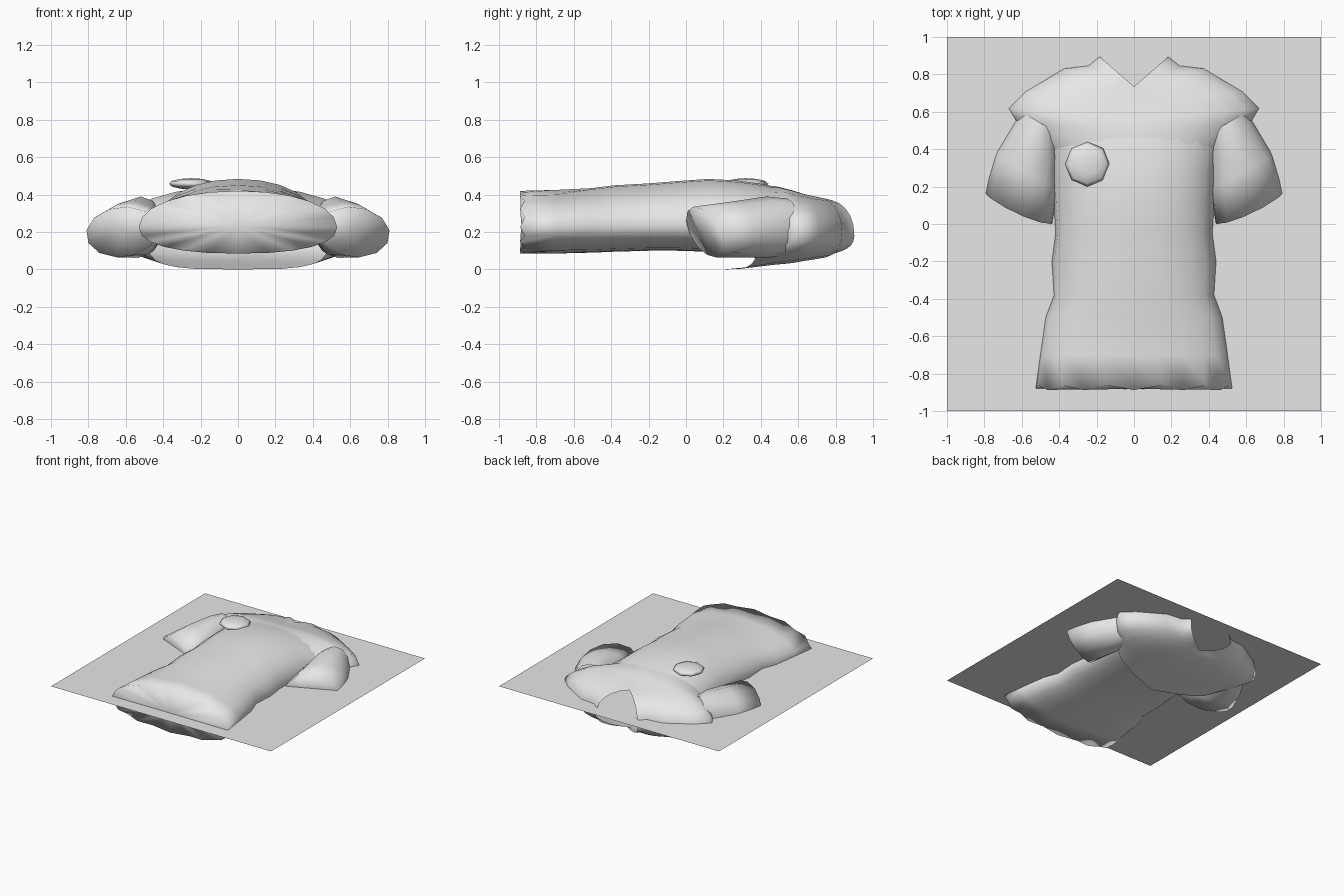
import bpy, bmesh, math
from mathutils import Vector

if "Cube" in bpy.data.objects:
    bpy.data.objects.remove(bpy.data.objects["Cube"])

grey = bpy.data.materials.new("light_grey")
grey.diffuse_color = (0.8, 0.8, 0.8, 1)
grey.use_nodes = True
grey.node_tree.nodes["Principled BSDF"].inputs["Base Color"].default_value = grey.diffuse_color


def finish(name, bm, smooth=True):
    bmesh.ops.recalc_face_normals(bm, faces=bm.faces)
    me = bpy.data.meshes.new(name)
    bm.to_mesh(me)
    bm.free()
    me.materials.append(grey)
    for p in me.polygons:
        p.use_smooth = smooth
    ob = bpy.data.objects.new(name, me)
    bpy.context.collection.objects.link(ob)
    return ob


def loft(name, rings, cap=None):
    """Skin closed rings of points; cap is an optional centre point closing the first ring."""
    bm = bmesh.new()
    vs = [[bm.verts.new(p) for p in r] for r in rings]
    n = len(vs[0])
    for a, b in zip(vs, vs[1:]):
        for i in range(n):
            j = (i + 1) % n
            bm.faces.new((a[i], a[j], b[j], b[i]))
    if cap:
        c = bm.verts.new(cap)
        for i in range(n):
            bm.faces.new((vs[0][i], vs[0][(i + 1) % n], c))
    return finish(name, bm)


def spow(v, e):
    return math.copysign(abs(v) ** e, v)


def section(y_side, y_front, y_back, hw, zc, top, bot, e_top=1, e_bot=1, n=24):
    """Garment cross-section whose edge sweeps from y_side to the centre values."""
    pts = []
    for i in range(n):
        t = 2 * math.pi * i / n
        c, s = math.cos(t), math.sin(t)
        e = e_top if s >= 0 else e_bot
        x = spow(c, e) if abs(c) > 1e-6 else 0
        z = zc + (top - zc if s >= 0 else zc - bot) * spow(s, e)
        y_mid = y_front if s >= 0 else y_back
        pts.append(Vector((hw * x, y_mid + (y_side - y_mid) * abs(x), z)))
    return pts


# Torso, with a closed wavy hem
torso = [(-.875, .53, .225, .42, .085), (-.70, .505, .225, .425, .085),
         (-.50, .475, .23, .435, .09), (-.38, .43, .23, .45, .095),
         (-.20, .44, .235, .46, .10), (-.05, .42, .235, .472, .10),
         (.12, .43, .235, .484, .095), (.28, .44, .235, .475, .09),
         (.42, .46, .235, .455, .09), (.55, .50, .23, .425, .10)]
rings = [section(y, y, y, hw, zc, t, b, .95, .85) for y, hw, zc, t, b in torso]
for i, p in enumerate(rings[0]):
    p.y += .012 if i % 2 else -.012
for i, p in enumerate(rings[1]):
    if i % 2:
        p.z = .23 + (p.z - .23) * .95
loft("shirt_torso", rings, (0, -.88, .235))

# Shoulder yoke with V neck and hanging back flap
yoke = [(.38, .32, .20, .48, .16, .445, .0, 1, .55),
        (.555, .48, .44, .64, .21, .445, .022, .95, .7),
        (.62, .56, .55, .68, .21, .425, .032, .95, .75),
        (.71, .62, .63, .59, .20, .405, .045, .9, .8),
        (.835, .67, .71, .38, .20, .39, .06, .9, .9),
        (.85, .70, .74, .25, .19, .385, .075, .9, .9),
        (.90, .735, .77, .19, .18, .375, .09, .9, .9)]
loft("shirt_yoke", [section(*s) for s in yoke])


# Short sleeves: elliptical rings given by centre and two half-axes
sleeve = [((.62, .10, .20), (.19, .08, .01), (-.03, -.06, .135)),
          ((.575, .28, .215), (.17, .09, .01), (-.02, -.02, .15)),
          ((.53, .43, .225), (.125, .09, 0), (-.01, 0, .165)),
          ((.50, .54, .23), (.10, .06, 0), (0, 0, .15))]
for side, tag in ((-1, "left"), (1, "right")):
    rings = []
    for c, u, v in sleeve:
        ring = []
        for i in range(12):
            t = math.pi * i / 6
            p = Vector(c) + Vector(u) * math.cos(t) + Vector(v) * math.sin(t)
            ring.append(Vector((p.x * side, p.y, p.z)))
        rings.append(ring)
    loft("sleeve_" + tag, rings, (.62 * side, .10, .20))

# Round chest badge: a flattened eight-sided ball
bm = bmesh.new()
bmesh.ops.create_uvsphere(bm, u_segments=8, v_segments=6, radius=1)
for v in bm.verts:
    v.co = Vector((v.co.x * .12 - .25, v.co.y * .12 + .32, v.co.z * .03 + .458))
finish("chest_badge", bm)

# Flat square sheet through the middle of the shirt
bm = bmesh.new()
bmesh.ops.create_grid(bm, x_segments=1, y_segments=1, size=1)
for v in bm.verts:
    v.co.z = .24
finish("flat_sheet", bm, False)
